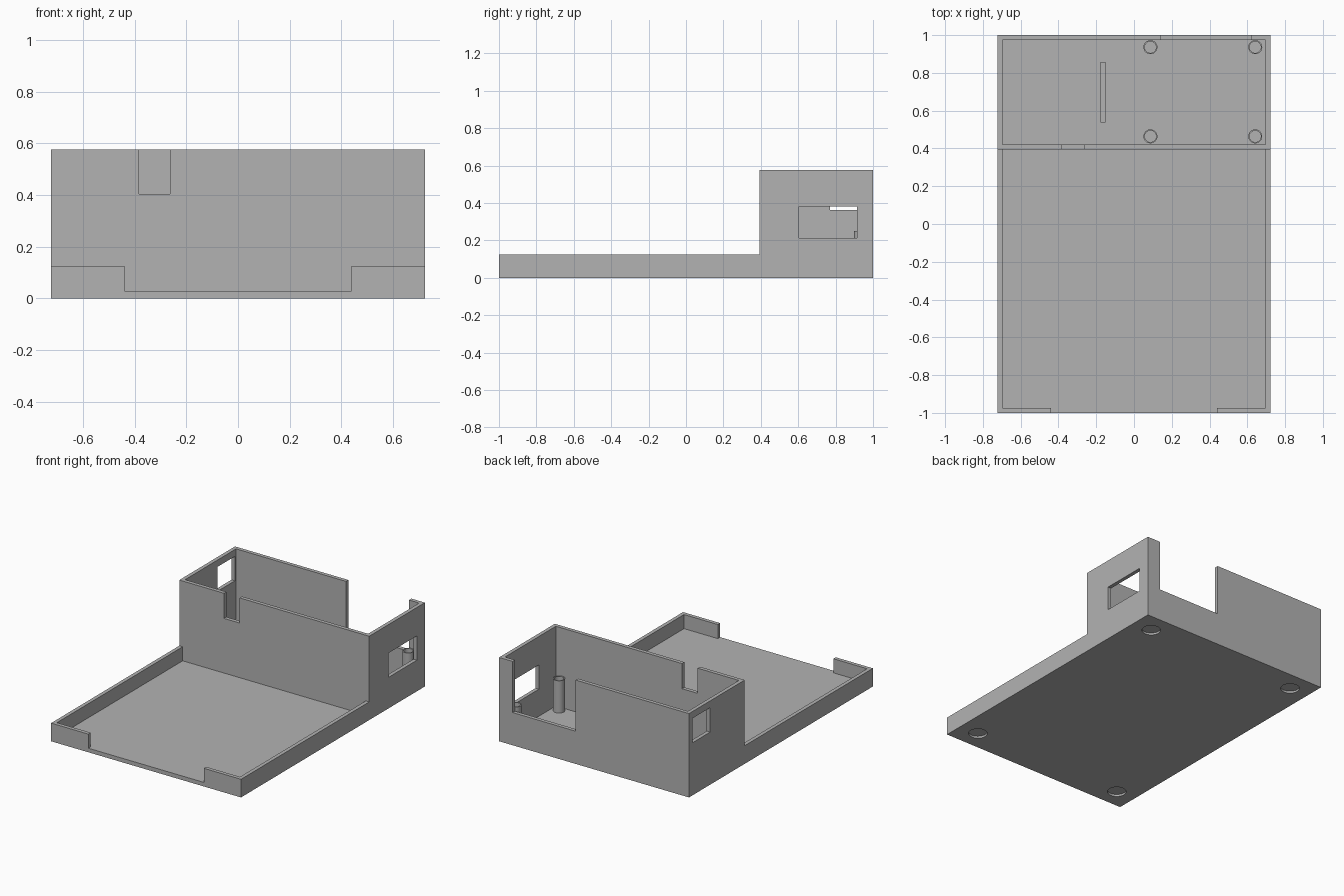
import bpy
import bmesh
import math

cube = bpy.data.objects.get("Cube")
if cube:
    bpy.data.objects.remove(cube, do_unlink=True)

# Overall dimensions
HALF_W = 0.723
WALL = 0.026
FLOOR = 0.028
RIM = 0.125          # low tray wall height
TOP = 0.577          # tall compartment height
STEP_Y = 0.394       # front of the tall compartment
INNER_X = HALF_W - WALL
INNER_Y = 1 - WALL
CLEAR = 0.1          # how far cutters reach past a surface

grey = bpy.data.materials.new("plain_grey")
grey.use_nodes = True
grey.diffuse_color = (0.45, 0.45, 0.45, 1)
grey.node_tree.nodes["Principled BSDF"].inputs["Base Color"].default_value = grey.diffuse_color


def make_object(name, bm):
    bmesh.ops.recalc_face_normals(bm, faces=bm.faces)
    mesh = bpy.data.meshes.new(name)
    bm.to_mesh(mesh)
    bm.free()
    mesh.materials.append(grey)
    obj = bpy.data.objects.new(name, mesh)
    bpy.context.collection.objects.link(obj)
    return obj


def box(name, x, y, z):
    """Box from three (low, high) ranges."""
    bm = bmesh.new()
    bmesh.ops.create_cube(bm, size=1)
    for v in bm.verts:
        v.co = [r[0] if c < 0 else r[1] for c, r in zip(v.co, (x, y, z))]
    return make_object(name, bm)


def cylinder(name, x, y, radius, z):
    bm = bmesh.new()
    bmesh.ops.create_cone(bm, cap_ends=True, segments=40, radius1=radius,
                          radius2=radius, depth=z[1] - z[0])
    bmesh.ops.translate(bm, verts=bm.verts, vec=(x, y, sum(z) / 2))
    return make_object(name, bm)


def cut(target, cutter):
    cutter.hide_render = True
    mod = target.modifiers.new("cut", 'BOOLEAN')
    mod.operation = 'DIFFERENCE'
    mod.solver = 'EXACT'
    mod.object = cutter
    bpy.context.view_layer.objects.active = target
    bpy.ops.object.modifier_apply(modifier=mod.name)
    bpy.data.objects.remove(cutter, do_unlink=True)


def smooth(obj):
    bpy.ops.object.select_all(action='DESELECT')
    obj.select_set(True)
    bpy.context.view_layer.objects.active = obj
    bpy.ops.object.shade_smooth_by_angle(angle=math.radians(30))


# Housing: stepped side profile extruded across the width
bm = bmesh.new()
profile = [(-1, 0), (1, 0), (1, TOP), (STEP_Y, TOP), (STEP_Y, RIM), (-1, RIM)]
face = bm.faces.new([bm.verts.new((-HALF_W, y, z)) for y, z in profile])
side = bmesh.ops.extrude_face_region(bm, geom=[face])["geom"]
bmesh.ops.translate(bm, vec=(2 * HALF_W, 0, 0),
                    verts=[g for g in side if isinstance(g, bmesh.types.BMVert)])
housing = make_object("housing", bm)

# Hollows of the low tray and the tall compartment
above = TOP + CLEAR
inside = (-INNER_X, INNER_X)
cut(housing, box("tray_hollow", inside, (-INNER_Y, STEP_Y), (FLOOR, RIM + CLEAR)))
cut(housing, box("compartment_hollow", inside, (STEP_Y + WALL, INNER_Y), (FLOOR, above)))

# Open front lip, cable notch in the dividing wall, wide notch in the back wall
cut(housing, box("lip_gap", (-0.44, 0.44), (-1 - CLEAR, -0.9), (FLOOR, above)))
cut(housing, box("cable_notch", (-0.383, -0.263), (0.35, 0.46), (0.404, above)))
cut(housing, box("back_notch", (0.14, 0.62), (0.95, 1 + CLEAR), (0.225, above)))

# Windows in the two side walls
cut(housing, box("left_window", (0.65, 0.8), (0.603, 0.914), (0.214, 0.381)))
cut(housing, box("right_window", (-0.8, -0.65), (0.77, 0.962), (0.362, 0.53)))

# Round foot recesses underneath
for x in (-0.58, 0.58):
    for y in (-0.863, 0.863):
        cut(housing, cylinder("foot_recess", x, y, 0.06, (-CLEAR, 0.014)))
smooth(housing)

# Hollow mounting posts
for x in (0.087, 0.642):
    for y in (0.464, 0.936):
        post = cylinder("mounting_post", x, y, 0.037, (FLOOR - 0.005, 0.25))
        cut(post, cylinder("post_bore", x, y, 0.03, (0.06, 0.4)))
        smooth(post)

# Low rib on the compartment floor
box("floor_rib", (-0.178, -0.151), (0.538, 0.857), (FLOOR - 0.005, 0.12))
